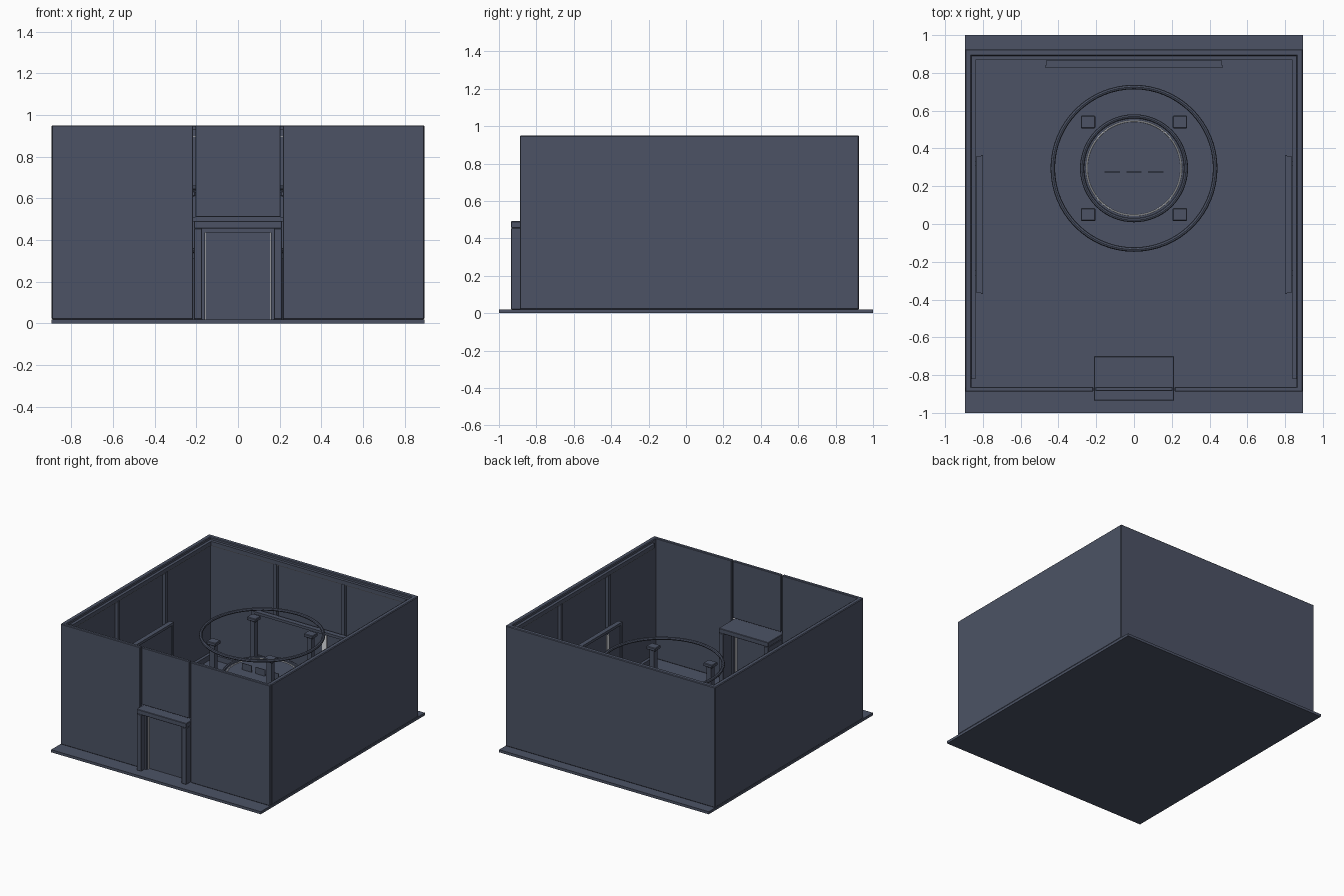
import bpy, math

if "Cube" in bpy.data.objects:
    bpy.data.objects.remove(bpy.data.objects["Cube"])

def material(name, rgb):
    m = bpy.data.materials.new(name)
    m.diffuse_color = (*rgb, 1)
    m.use_nodes = True
    m.node_tree.nodes["Principled BSDF"].inputs["Base Color"].default_value = m.diffuse_color
    return m

SLATE = material("slate_blue", (0.072, 0.086, 0.130))
LIGHT = material("pale_light", (0.75, 0.77, 0.80))

def finish(ob, name, mat, bevel=0):
    ob.name = name
    ob.data.materials.append(mat)
    if bevel:
        b = ob.modifiers.new("bevel", 'BEVEL')
        b.width = bevel
        b.segments = 1
    return ob

def box(name, x, y, z, mat=SLATE, bevel=0):
    """Box from (min, max) ranges on each axis."""
    bpy.ops.mesh.primitive_cube_add(size=1, location=[sum(r) / 2 for r in (x, y, z)])
    ob = bpy.context.object
    ob.scale = [abs(r[1] - r[0]) for r in (x, y, z)]
    bpy.ops.object.transform_apply(location=False, rotation=False, scale=True)
    return finish(ob, name, mat, bevel)

def mirrored(s, a, b):
    return tuple(sorted((s * a, s * b)))

def lathe_ring(name, radius, tube, loc, mat=SLATE):
    bpy.ops.mesh.primitive_torus_add(location=loc, major_radius=radius, minor_radius=tube,
                                     major_segments=64, minor_segments=8)
    bpy.ops.object.shade_smooth_by_angle()
    return finish(bpy.context.object, name, mat)

def cylinder(name, radius, z0, z1, mat=SLATE):
    bpy.ops.mesh.primitive_cylinder_add(vertices=64, radius=radius, depth=z1 - z0,
                                        location=(0, CY, (z0 + z1) / 2))
    bpy.ops.object.shade_smooth_by_angle()
    return finish(bpy.context.object, name, mat)

CY = 0.295          # centre of the round table
TOP = 0.95          # wall height

# floor slab and main walls
box("floor", (-.895, .895), (-1, 1), (0, .02))
box("back_wall", (-.895, .895), (.89, .925), (.02, TOP), bevel=.005)
for s, side in ((-1, "left"), (1, "right")):
    box(f"{side}_wall", mirrored(s, .86, .895), (-.87, .905), (.02, TOP), bevel=.005)
    box(f"{side}_front_wall", mirrored(s, .215, .893), (-.888, -.862), (.02, TOP), bevel=.004)
box("front_wall_above_door", (-.205, .205), (-.885, -.862), (.51, TOP), bevel=.003)

# wall trims: rails, lights and pilasters
for s, side in ((-1, "left"), (1, "right")):
    box(f"{side}_top_rail", mirrored(s, .838, .86), (-.82, .89), (.90, .93))
    box(f"{side}_rail_light", mirrored(s, .842, .86), (-.82, .87), (.894, .90), LIGHT)
    box(f"{side}_skirting", mirrored(s, .838, .86), (-.82, .89), (.02, .06))
    for y in (-.26, .32):
        box(f"{side}_pilaster", mirrored(s, .835, .86), (y - .014, y + .014), (.02, .90))
    box("back_pilaster", mirrored(s, .276, .304), (.866, .89), (.02, .90))
box("back_top_rail", (-.85, .85), (.868, .89), (.90, .93))
box("back_rail_light", (-.84, .84), (.872, .89), (.894, .90), LIGHT)
box("back_skirting", (-.85, .85), (.868, .89), (.02, .06))

# entrance portal with recessed door
for s, side in ((-1, "left"), (1, "right")):
    box(f"{side}_portal_post", mirrored(s, .172, .212), (-.935, -.70), (.02, .456), bevel=.003)
    box(f"{side}_door_jamb", mirrored(s, .158, .172), (-.89, -.80), (.02, .456))
    box(f"{side}_door_light", mirrored(s, .153, .158), (-.875, -.825), (.02, .44), LIGHT)
box("portal_lintel", (-.212, .212), (-.935, -.70), (.456, .492), bevel=.003)
box("door_header", (-.172, .172), (-.89, -.80), (.436, .456))
box("door", (-.153, .153), (-.86, -.84), (.02, .436))

# framed display boards on three walls
Z0, Z1 = .16, .51
box("back_board", (-.465, .465), (.838, .866), (Z0, Z1))
for z in (Z0, Z1 - .02):
    box("back_board_frame", (-.47, .47), (.828, .838), (z, z + .02))
for s, side in ((-1, "left"), (1, "right")):
    box("back_board_frame_side", mirrored(s, .45, .47), (.828, .838), (Z0, Z1))
    box(f"{side}_board", mirrored(s, .81, .835), (-.365, .36), (Z0, Z1))
    for z in (Z0, Z1 - .02):
        box(f"{side}_board_frame", mirrored(s, .80, .81), (-.37, .365), (z, z + .02))
    for y in (-.37, .345):
        box(f"{side}_board_frame_side", mirrored(s, .80, .81), (y, y + .02), (Z0, Z1))
box("back_board_graphic", (.135, .175), (.832, .838), (.32, .49), LIGHT)
box("right_board_graphic", (.803, .81), (-.215, -.185), (.30, .47), LIGHT)
box("left_board_graphic", (-.81, -.803), (-.08, .08), (.40, .41), LIGHT)

# round table
cylinder("table_base", .25, .02, .31)
cylinder("table_top", .275, .31, .35)
lathe_ring("table_rim", .275, .011, (0, CY, .35))
lathe_ring("table_light", .25, .004, (0, CY, .35), LIGHT)
for x in (-.115, 0, .115):
    box("table_marker", (x - .04, x + .04), (CY - .022, CY - .018), (.35, .40))

# posts with square caps, and the ring above
for sx in (-1, 1):
    for sy in (-1, 1):
        x, y = sx * .243, CY + sy * .245
        box("post", (x - .02, x + .02), (y - .02, y + .02), (.02, .61))
        box("post_cap", (x - .038, x + .038), (y - .034, y + .034), (.61, .635), bevel=.004)
lathe_ring("overhead_ring", .43, .012, (0, CY, .65))
